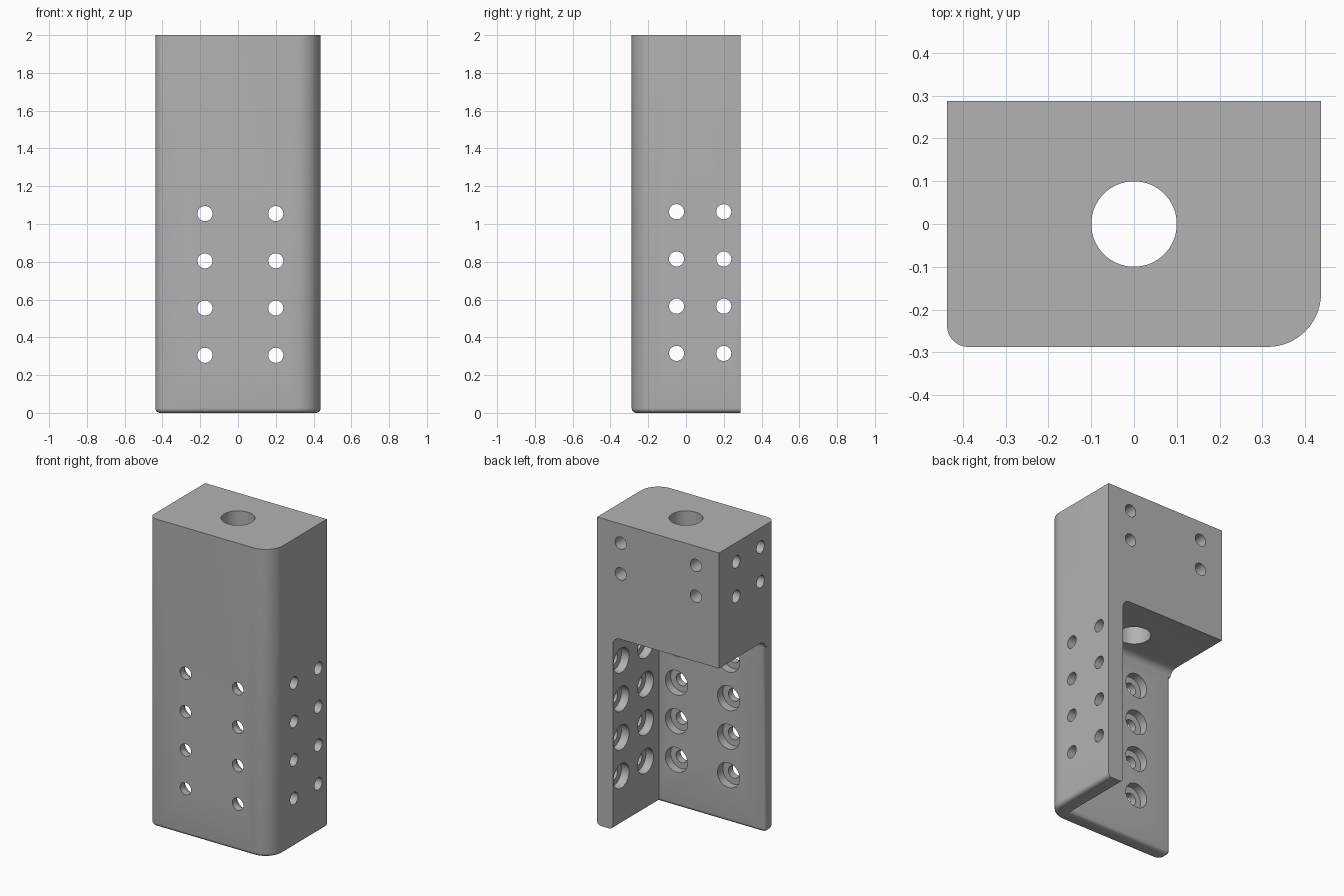
import bpy
import bmesh
from mathutils import Vector

default = bpy.data.objects.get("Cube")
if default:
    bpy.data.objects.remove(default, do_unlink=True)

W, D, H = 0.4375, 0.2875, 2.0      # half width, half depth, height
INNER_X, INNER_Y, LEDGE = 0.325, -0.187, 1.25
HOLE, BORE, BORE_DEPTH = 0.04, 0.08, 0.055

grey = bpy.data.materials.new("grey")
grey.use_nodes = True
colour = (0.45, 0.45, 0.45, 1)
grey.diffuse_color = colour
grey.node_tree.nodes["Principled BSDF"].inputs["Base Color"].default_value = colour


def near(a, b):
    return abs(a - b) < 0.002


def box(bm, low, high):
    low, high = Vector(low), Vector(high)
    verts = bmesh.ops.create_cube(bm, size=1)["verts"]
    for v in verts:
        v.co = (low + high) / 2 + v.co * (high - low)


def round_edges(bm, test, radius, segments):
    """Round every edge whose two ends both pass the test."""
    edges = [e for e in bm.edges if all(test(v.co) for v in e.verts)]
    bmesh.ops.bevel(bm, geom=edges, offset=radius, offset_type='OFFSET',
                    segments=segments, profile=0.5, affect='EDGES')


def make_object(name, bm):
    mesh = bpy.data.meshes.new(name)
    bm.to_mesh(mesh)
    bm.free()
    mesh.materials.append(grey)
    obj = bpy.data.objects.new(name, mesh)
    bpy.context.collection.objects.link(obj)
    return obj


def cut(target, bm):
    """Subtract the cutter and keep the result as plain mesh."""
    cutter = make_object("cutter", bm)
    cutter.hide_render = True
    mod = target.modifiers.new("cut", 'BOOLEAN')
    mod.object = cutter
    mod.solver = 'EXACT'
    graph = bpy.context.evaluated_depsgraph_get()
    result = bpy.data.meshes.new_from_object(target.evaluated_get(graph))
    target.modifiers.clear()
    target.data = result
    bpy.data.objects.remove(cutter, do_unlink=True)


def drill(target, start, end, radius, sides=32):
    start, end = Vector(start), Vector(end)
    bm = bmesh.new()
    bmesh.ops.create_cone(bm, cap_ends=True, segments=sides, radius1=radius,
                          radius2=radius, depth=(end - start).length)
    bm.transform((end - start).to_track_quat('Z', 'Y').to_matrix().to_4x4())
    bmesh.ops.translate(bm, verts=bm.verts, vec=(start + end) / 2)
    cut(target, bm)


# Outer block with one large and one small rounded front corner
bm = bmesh.new()
box(bm, (-W, -D, 0), (W, D, H))
round_edges(bm, lambda c: near(c.x, W) and near(c.y, -D), 0.125, 14)
round_edges(bm, lambda c: near(c.x, -W) and near(c.y, -D), 0.05, 8)
bracket = make_object("corner_bracket", bm)

# Open recess below the solid head, with a fillet under the head
bm = bmesh.new()
box(bm, (-0.6, INNER_Y, -0.2), (INNER_X, 0.5, LEDGE))
round_edges(bm, lambda c: near(c.z, LEDGE) and (near(c.y, INNER_Y)), 0.05, 8)
round_edges(bm, lambda c: near(c.z, LEDGE) and near(c.x, INNER_X), 0.05, 8)
cut(bracket, bm)

# Rounded bottom rim and free edge of the front plate
bm = bmesh.new()
bm.from_mesh(bracket.data)
bmesh.ops.remove_doubles(bm, verts=bm.verts, dist=0.0001)
edges = []
for e in bm.edges:
    a, b = (v.co for v in e.verts)
    rim = near(a.z, 0) and near(b.z, 0) and not (near(a.y, D) and near(b.y, D))
    free = all(near(c.x, -W) and near(c.y, INNER_Y) for c in (a, b))
    if rim or free:
        edges.append(e)
bmesh.ops.bevel(bm, geom=edges, offset=0.025, offset_type='OFFSET',
                segments=5, profile=0.5, affect='EDGES')
bm.to_mesh(bracket.data)
bm.free()

# Large vertical hole through the head
drill(bracket, (0, 0, 1), (0, 0, H + 0.1), 0.1, 64)

# Counterbored screw holes through the front plate and the side wall
for row in range(4):
    z = 0.305 + 0.25 * row
    for x in (-0.175, 0.2):
        drill(bracket, (x, -0.4, z), (x, -0.1, z), HOLE)
        drill(bracket, (x, INNER_Y - BORE_DEPTH, z), (x, -0.1, z), BORE)
    z += 0.01
    for y in (-0.05, 0.2):
        drill(bracket, (0.25, y, z), (0.55, y, z), HOLE)
        drill(bracket, (0.25, y, z), (INNER_X + BORE_DEPTH, y, z), BORE)

# Blind holes in the back and right side of the head
for x in (-0.272, 0.268):
    for z in (1.675, 1.875):
        drill(bracket, (x, D - 0.2, z), (x, D + 0.1, z), HOLE)
for y in (-0.14, 0.11):
    for z in (1.65, 1.875):
        drill(bracket, (-W - 0.1, y, z), (-W + 0.2, y, z), HOLE)

bpy.ops.object.select_all(action='DESELECT')
bracket.select_set(True)
bpy.context.view_layer.objects.active = bracket
bpy.ops.object.shade_smooth_by_angle(angle=0.6)
